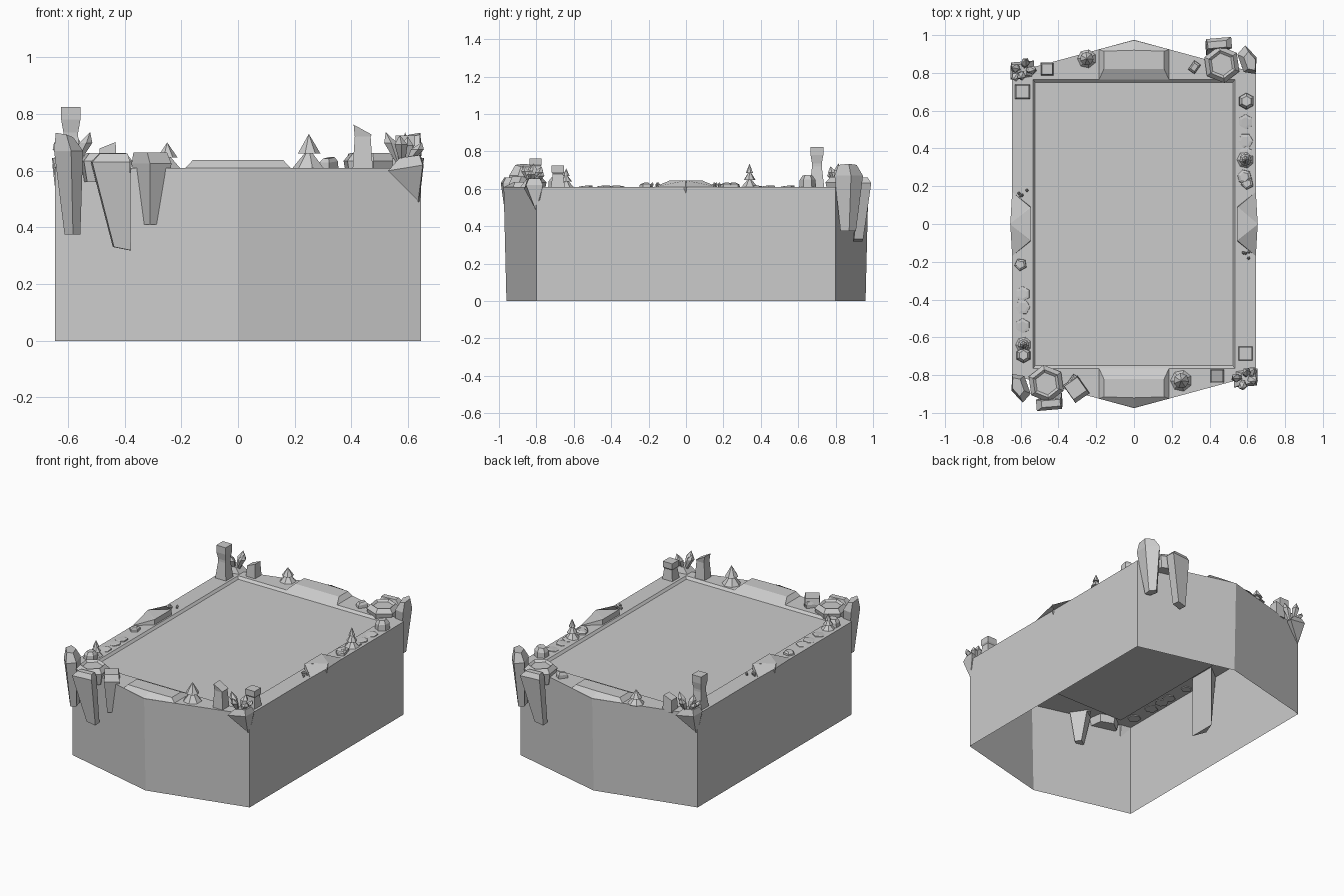
import bpy, bmesh, math, random
from mathutils import Vector, Matrix

random.seed(4)
if "Cube" in bpy.data.objects:
    bpy.data.objects.remove(bpy.data.objects["Cube"])

stone = bpy.data.materials.new("stone_grey")
stone.use_nodes = True
stone.diffuse_color = (0.6, 0.6, 0.6, 1)
stone.node_tree.nodes["Principled BSDF"].inputs["Base Color"].default_value = (0.6, 0.6, 0.6, 1)


def loft(name, rings, cap_start=True, turned=False):
    """Skin equal-length rings of points; 'turned' swaps to the opposite end."""
    bm = bmesh.new()
    s = -1 if turned else 1
    rows = [[bm.verts.new((s * x, s * y, z)) for x, y, z in r] for r in rings]
    n = len(rows[0])
    for a, b in zip(rows, rows[1:]):
        for i in range(n):
            j = (i + 1) % n
            bm.faces.new((a[i], a[j], b[j], b[i]))
    bm.faces.new(rows[-1])
    if cap_start:
        bm.faces.new(rows[0][::-1])
    bmesh.ops.remove_doubles(bm, verts=bm.verts, dist=0.0004)
    bmesh.ops.recalc_face_normals(bm, faces=bm.faces)
    mesh = bpy.data.meshes.new(name)
    bm.to_mesh(mesh)
    bm.free()
    mesh.materials.append(stone)
    obj = bpy.data.objects.new(name, mesh)
    bpy.context.collection.objects.link(obj)
    return obj


def ring(x, y, z, rx, ry=None, n=6, turn=0.0, tilt=0.0):
    """Regular polygon ring, stretched, turned (degrees) and tilted along x."""
    ry = rx if ry is None else ry
    t = math.radians(turn)
    out = []
    for i in range(n):
        a = 2 * math.pi * (i + 0.5) / n
        px, py = rx * math.cos(a), ry * math.sin(a)
        out.append((x + px * math.cos(t) - py * math.sin(t),
                    y + px * math.sin(t) + py * math.cos(t), z + tilt * px))
    return out


TOP = 0.61


# Hollow base: pointed-end walls, flat rim and sunken floor, open underneath
def outline(hx, hy, tip, z):
    return [(hx, -hy, z), (hx, hy, z), (0, tip, z), (-hx, hy, z), (-hx, -hy, z), (0, -tip, z)]


loft("hollow_base", [outline(0.645, 0.80, 0.96, 0), outline(0.645, 0.80, 0.975, TOP),
                     outline(0.535, 0.765, 0.765, TOP), outline(0.523, 0.75, 0.75, TOP - 0.015)],
     cap_start=False)


def tree(name, x, y, r, h, tiers=2):
    # Stacked faceted cones
    step = h / (tiers + 0.4)
    for k in range(tiers):
        z, rr = TOP + k * step, r * (1 - 0.27 * k)
        loft(f"{name}_tier_{k}", [ring(x, y, z, rr, n=7, turn=20 * k),
                                  ring(x, y, z + step * 1.4, 0.0001, n=7, turn=20 * k)])


def pebble(name, x, y, r, h, n=5, turn=0, ry=None):
    ry = r if ry is None else ry
    loft(name, [ring(x, y, TOP - 0.005, r, ry, n, turn),
                ring(x, y, TOP + 0.6 * h, r * 0.95, ry * 0.95, n, turn, 0.1),
                ring(x, y, TOP + h, r * 0.6, ry * 0.6, n, turn, 0.15)])


def crystal(name, x, y, z, r, h, lean_x, lean_y):
    loft(name, [ring(x, y, z, r * 0.45, n=5),
                ring(x + lean_x * 0.65, y + lean_y * 0.65, z + h * 0.65, r, n=5, turn=25),
                ring(x + lean_x, y + lean_y, z + h, 0.001, n=5)])


# Parts shared by both ends, the second set turned half way round
for end, turned in (("front", False), ("back", True)):
    s = -1 if turned else 1

    loft(f"{end}_bench", [
        [(-0.185, -0.765, TOP), (0.185, -0.765, TOP), (0.185, -0.925, TOP),
         (0, -0.973, TOP), (-0.185, -0.925, TOP)],
        [(-0.16, -0.82, 0.637), (0.16, -0.82, 0.637), (0.16, -0.915, 0.637),
         (0, -0.92, 0.637), (-0.16, -0.915, 0.637)]], turned=turned)

    # Wedge on the long side, running down through the wall
    loft(f"{end}_side_wedge", [
        [(0.545, 0.09, 0.2), (0.545, -0.09, 0.2), (0.58, 0, 0.2)],
        [(0.545, 0.09, 0.645), (0.545, -0.09, 0.645), (0.657, 0, 0.645)]], turned=turned)
    for side in (-1, 1):
        loft(f"{end}_wedge_slope_{side}", [
            [(0.545, side * 0.09, TOP), (0.645, side * 0.17, TOP), (0.65, 0, TOP)],
            [(0.545, side * 0.09, 0.645), (0.55, side * 0.09, 0.643), (0.655, 0, 0.645)]],
            turned=turned)

    # Hexagonal boulder with stepped rim
    loft(f"{end}_hex_boulder", [
        ring(-0.465, -0.845, 0.56, 0.085, turn=8), ring(-0.465, -0.845, 0.635, 0.1, turn=8),
        ring(-0.465, -0.845, 0.662, 0.075, turn=8), ring(-0.465, -0.845, 0.65, 0.06, turn=8)],
        turned=turned)

    # Overhanging corner rocks
    loft(f"{end}_corner_rock", [
        ring(-0.585, -0.865, 0.375, 0.028, 0.045, 5, 15),
        ring(-0.602, -0.865, 0.67, 0.05, 0.085, 5, 20),
        ring(-0.615, -0.86, 0.725, 0.03, 0.055, 5, 20, -0.3)], turned=turned)
    loft(f"{end}_hanging_rock", [
        ring(-0.41, -0.92, 0.325, 0.042, 0.035, 4, 5, -0.2),
        ring(-0.45, -0.955, 0.63, 0.095, 0.042, 4, 5),
        ring(-0.44, -0.95, 0.66, 0.07, 0.025, 4, 5)], turned=turned)

    # Crystal corner: wrapped rock cap and a fan of crystals
    loft(f"{end}_corner_cap", [
        [(0.64, -0.80, 0.49), (0.635, -0.805, 0.49), (0.63, -0.81, 0.5), (0.64, -0.79, 0.5)],
        [(0.655, -0.765, 0.62), (0.652, -0.855, 0.62), (0.53, -0.865, 0.60), (0.53, -0.78, 0.60)],
        [(0.645, -0.78, 0.655), (0.64, -0.84, 0.655), (0.57, -0.85, 0.645), (0.57, -0.79, 0.645)]],
        turned=turned)
    for k, (lx, ly, h) in enumerate([(-0.045, 0.0, 0.105), (0.01, 0.03, 0.09), (0.045, -0.01, 0.07),
                                     (-0.01, -0.04, 0.095), (0.04, 0.035, 0.06)]):
        crystal(f"{end}_crystal_{k}", s * (0.585 + lx * 0.4), s * (-0.815 + ly * 0.4), 0.63,
                0.024, h, s * lx, s * ly)

    # Small flat stones, paving slabs and shards on the side rims
    pebble(f"{end}_rim_stone", s * -0.6, s * -0.215, 0.035, 0.02, 5, 10)
    pebble(f"{end}_end_stone", s * -0.32, s * -0.83, 0.042, 0.035, 4, 55, 0.03)
    for k, y in enumerate((-0.37, -0.44, -0.54)):
        pebble(f"{end}_paving_{k}", s * -0.59, s * y, 0.042, 0.005, 6, 30 * k)
    for k in range(4):
        x, y = -0.59 + random.uniform(-0.025, 0.025), 0.165 + random.uniform(-0.02, 0.02)
        crystal(f"{end}_shard_{k}", s * x, s * y, TOP - 0.005, 0.009, 0.03, 0.004, 0.002)

# Front-only hanging rock
loft("front_inner_rock", [ring(-0.30, -0.88, 0.41, 0.04, 0.03, 4, 35),
                          ring(-0.305, -0.875, 0.625, 0.065, 0.08, 4, 35),
                          ring(-0.31, -0.87, 0.665, 0.06, 0.06, 4, 35)])

# Trees
tree("front_tree", 0.25, -0.83, 0.057, 0.12)
tree("back_tree", -0.25, 0.875, 0.05, 0.09)
tree("left_tree", 0.59, 0.34, 0.045, 0.125, 3)
tree("right_tree", -0.585, -0.64, 0.042, 0.10, 3)
pebble("right_tree_boulder", -0.585, -0.695, 0.042, 0.05, 6)
pebble("left_boulder", 0.595, 0.65, 0.045, 0.06, 6)
pebble("left_low_stone", 0.585, 0.25, 0.04, 0.02, 6, 15)


def pillar(name, x, y, steps, tilt=0.0):
    # Square column from (height, half width) steps
    loft(name, [ring(x, y, z, w * 1.414, n=4, tilt=tilt if i == len(steps) - 1 else 0)
                for i, (z, w) in enumerate(steps)])


# Pillars and the tall tower
pillar("tall_tower", -0.59, 0.70, [(0.60, 0.04), (0.72, 0.026), (0.735, 0.026), (0.78, 0.034),
                                   (0.785, 0.034), (0.825, 0.034)])
pillar("short_tower", 0.59, -0.685, [(0.60, 0.038), (0.68, 0.028), (0.69, 0.034), (0.725, 0.034)])
pillar("leaning_pillar", 0.44, -0.805, [(0.60, 0.036), (0.72, 0.028), (0.745, 0.032)], -0.55)
pillar("broken_pillar", -0.46, 0.82, [(0.60, 0.034), (0.69, 0.028)], 0.4)
